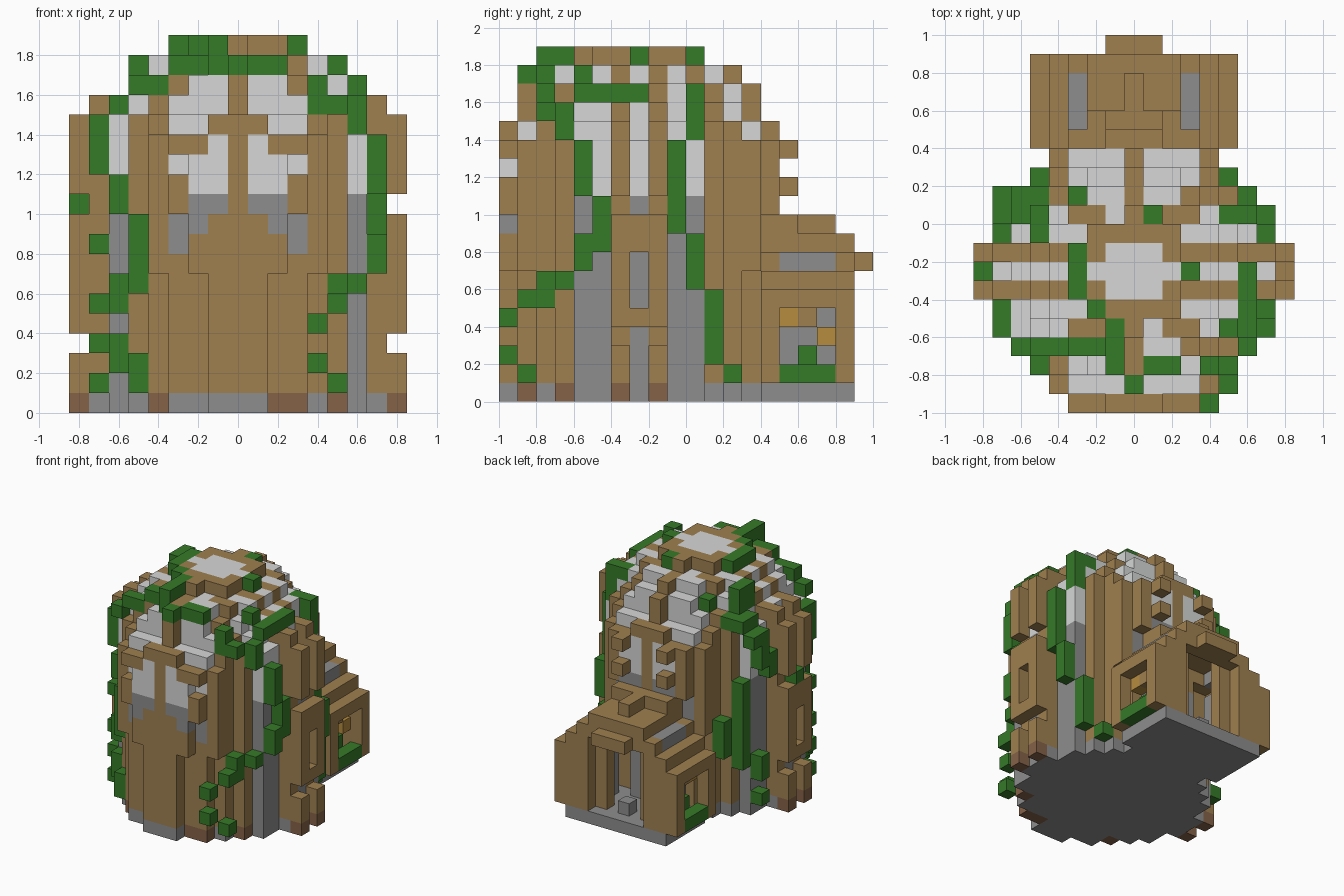
import bpy, bmesh
from mathutils import Vector

if "Cube" in bpy.data.objects:
    bpy.data.objects.remove(bpy.data.objects["Cube"])

UNIT = 0.1
COLOURS = {
    "wood": (0.345, 0.215, 0.08),
    "leaf_green": (0.036, 0.195, 0.022),
    "pale_stone": (0.67, 0.68, 0.675),
    "grey_stone": (0.267, 0.267, 0.267),
    "clay": (0.235, 0.122, 0.064),
    "ochre": (0.47, 0.265, 0.05),
}
NAMES = list(COLOURS)
MATERIALS = []
for name, rgb in COLOURS.items():
    mat = bpy.data.materials.new(name)
    mat.use_nodes = True
    mat.diffuse_color = (*rgb, 1)
    mat.node_tree.nodes["Principled BSDF"].inputs["Base Color"].default_value = (*rgb, 1)
    MATERIALS.append(mat)

# Block grid: (x, y, z) -> (part, colour), with the tower axis at x = y = 0
cells = {}


def put(part, colour, xs, ys, zs):
    """Fill a box of blocks; a plain number means a single layer."""
    spans = [range(s, s + 1) if isinstance(s, int) else range(s[0], s[1] + 1)
             for s in (xs, ys, zs)]
    for x in spans[0]:
        for y in spans[1]:
            for z in spans[2]:
                cells[x, y, z] = (part, colour)


def both(part, colour, xs, ys, zs):
    """Fill a box and its mirror image across x."""
    put(part, colour, xs, ys, zs)
    flip = -xs if isinstance(xs, int) else (-xs[1], -xs[0])
    put(part, colour, flip, ys, zs)


def stone(z):
    return "pale_stone" if z > 10 else "grey_stone"


def in_tower(a, b, z):
    """Is the block at distances a, b from the axis inside the round wall?"""
    r = a * a + b * b
    if z > 13:
        return r <= (45, 36, 29, 20, 9)[z - 14]
    if r <= 45 or (a, b) in ((7, 0), (0, 7), (7, 1), (1, 7)):
        return True
    return z > 6 and ((a, b) == (4, 6) or ((a, b) == (2, 7) and z < 13))


def tower_colour(a, b, z):
    if z == 18:
        return "pale_stone" if max(a, b) < 2 or (a, b) == (2, 0) else "wood"
    if z > 13:
        rib = a == 0 or b == 1 or b - a in (0, 1) or (z == 14 and a in (4, 5))
        return "wood" if rib else "pale_stone"
    # stone strips on the sides
    if a >= 6 and b in (0, 2, 3):
        return stone(z)
    # twin arched windows
    if b >= 6:
        spans = {1: (10, 11, 12, 13), 2: (9, 10, 11, 12), 3: (8, 9, 12)}
        if z in spans.get(a, ()):
            return stone(z)
    return "wood"


# Round tower, foundation and dome
for x in range(-8, 9):
    for y in range(-8, 9):
        for z in range(19):
            a, b = abs(x), abs(y)
            if in_tower(a, b, z):
                if z == 0:
                    put("foundation", "grey_stone", x, y, z)
                else:
                    part = "dome" if z > 13 else "tower_wall"
                    put(part, tower_colour(a, b, z), x, y, z)

# Clay patches in the foundation
put("foundation", "clay", -4, -5, 0)
put("foundation", "clay", (2, 3), -6, 0)
put("foundation", "clay", 5, -4, 0)

# Side posts with rungs between them, and ribs running over the dome
for side in (-1, 1):
    for y in (-1, 1):
        for z in range(1, 15):
            if z not in (3, 10):
                put("side_posts", "wood", 8 * side, y, z)
        put("foundation", "clay", 8 * side, y, 0)
    for z in (4, 8, 9):
        put("side_posts", "wood", 8 * side, 0, z)
    put("side_posts", "wood", 7 * side, 0, (8, 9))
for z, across, along in ((14, 7, 7), (15, 7, 6), (16, 5, 6), (17, 4, 5)):
    for y in (-1, 1):
        put("dome_ribs", "wood", (-across, across), y, z)
    put("dome_ribs", "wood", 0, (-along, along), z)

# Window brows and sills, front and back
for y, frame in ((-7, (10, 11)), (7, (10, 12))):
    put("window_brows", "wood", (-1, 1), y, 14)
    both("window_brows", "wood", (2, 3), y, 13)
    both("window_brows", "wood", 3, y, frame)
for z in (11, 13):
    both("window_brows", "wood", 2, 8, z)

# Porch floor, walls and gable
put("porch_floor", "grey_stone", (-4, 4), (7, 11), 0)
both("porch_wall", "wood", 5, (7, 11), (1, 5))
both("porch_wall", "wood", (3, 4), 11, (1, 6))
both("porch_wall", "wood", 3, 11, 7)
put("porch_wall", "wood", (-2, 2), 11, (7, 8))
both("porch_posts", "wood", 2, 10, (1, 7))
both("inner_lining", "grey_stone", 3, (8, 10), (1, 5))
put("door", "grey_stone", (-1, 1), 7, (1, 5))
put("door_step", "grey_stone", 0, 10, 1)

# Stepped porch roof with skylights and ridge
for a, z in enumerate((8, 8, 8, 7, 6, 5)):
    both("porch_roof", "wood", a, (7, 11), z)
both("skylight", "grey_stone", 3, (8, 10), 7)
put("porch_ridge", "wood", (-2, 2), (7, 8), 9)
put("porch_ridge", "wood", 0, (9, 10), 9)
put("porch_ridge", "wood", (-1, 1), 12, 7)

# Porch windows with planters and lanterns
for side in (-5, 5):
    for y in (8, 9, 10):
        for z in (2, 3, 4):
            cells.pop((side, y, z), None)
both("planter", "leaf_green", 5, (8, 10), 1)
both("planter", "leaf_green", 4, 9, 2)
both("lantern", "ochre", 4, 8, 4)
both("lantern", "ochre", 4, 10, 3)
both("window_bar", "wood", 4, 9, 4)


def vine(*runs):
    """Upright runs of leaves: x, y, lowest z, highest z."""
    for x, y, low, high in runs:
        put("vines", "leaf_green", x, y, (low, high))


# Vines climbing the +x side
vine((4, -7, 2, 2), (4, -7, 4, 4), (5, -6, 1, 1), (5, -6, 5, 5), (5, -5, 5, 6),
     (6, -4, 6, 6), (7, -3, 7, 8), (7, -2, 8, 10), (7, -3, 11, 13))
vine((6, 3, 14, 16), (7, 2, 9, 13), (7, 3, 6, 8), (6, 4, 2, 5), (5, 5, 1, 1))
# Vines climbing the -x side
vine((-5, -5, 1, 2), (-5, -5, 6, 9), (-6, -4, 2, 3), (-6, -4, 5, 6),
     (-6, -4, 10, 11), (-7, -3, 8, 8), (-7, -3, 12, 14), (-7, -2, 14, 14))
vine((-7, -3, 1, 1), (-7, -3, 3, 3), (-7, -3, 5, 5), (-8, 0, 10, 10))
vine((-7, 3, 12, 14), (-7, 2, 11, 12), (-7, 4, 14, 14), (-6, 4, 4, 10),
     (-5, 5, 5, 7), (-7, 3, 3, 4), (-7, 3, 1, 1))

# Vines trailing over the dome
for box in (((1, 2), -5, 17), ((4, 5), -5, 15), (4, -5, 16), ((-3, -2), -4, 17),
            (0, -6, 17), (-1, -5, (17, 18)), (-1, (-4, -3), 18), (-2, -2, 18),
            (-3, (-1, 1), 18), (3, 0, 18), (5, -3, 17), (6, -3, 16),
            (6, -4, (14, 15)), (-6, -4, 15), ((-5, -4), -4, 16),
            (-5, (2, 3), (16, 17)), ((-6, -4), 3, 15), ((-6, -5), 4, 15),
            (-3, 4, 16), (1, 3, 18), (6, (-2, 0), 16), (5, 3, 16)):
    put("vines", "leaf_green", *box)

# Turn every part into a mesh of its exposed block faces
DIRECTIONS = [Vector(d) * s for d in ((1, 0, 0), (0, 1, 0), (0, 0, 1)) for s in (1, -1)]


def build(part):
    bm = bmesh.new()
    corners = {}

    def corner(p):
        key = tuple(round(c * 2) for c in p)
        if key not in corners:
            corners[key] = bm.verts.new((p.x * UNIT, (p.y - 2.5) * UNIT, (p.z + 0.5) * UNIT))
        return corners[key]

    for pos, (owner, colour) in cells.items():
        if owner != part:
            continue
        centre = Vector(pos)
        for d in DIRECTIONS:
            if tuple(int(c) for c in centre + d) in cells:
                continue
            u = Vector((d.y, d.z, d.x)) / 2
            v = d.cross(u)
            m = centre + d / 2
            face = bm.faces.new([corner(p) for p in (m - u - v, m + u - v, m + u + v, m - u + v)])
            face.material_index = NAMES.index(colour)
    mesh = bpy.data.meshes.new(part)
    bm.to_mesh(mesh)
    bm.free()
    for mat in MATERIALS:
        mesh.materials.append(mat)
    bpy.context.collection.objects.link(bpy.data.objects.new(part, mesh))


for part in sorted({owner for owner, _ in cells.values()}):
    build(part)
